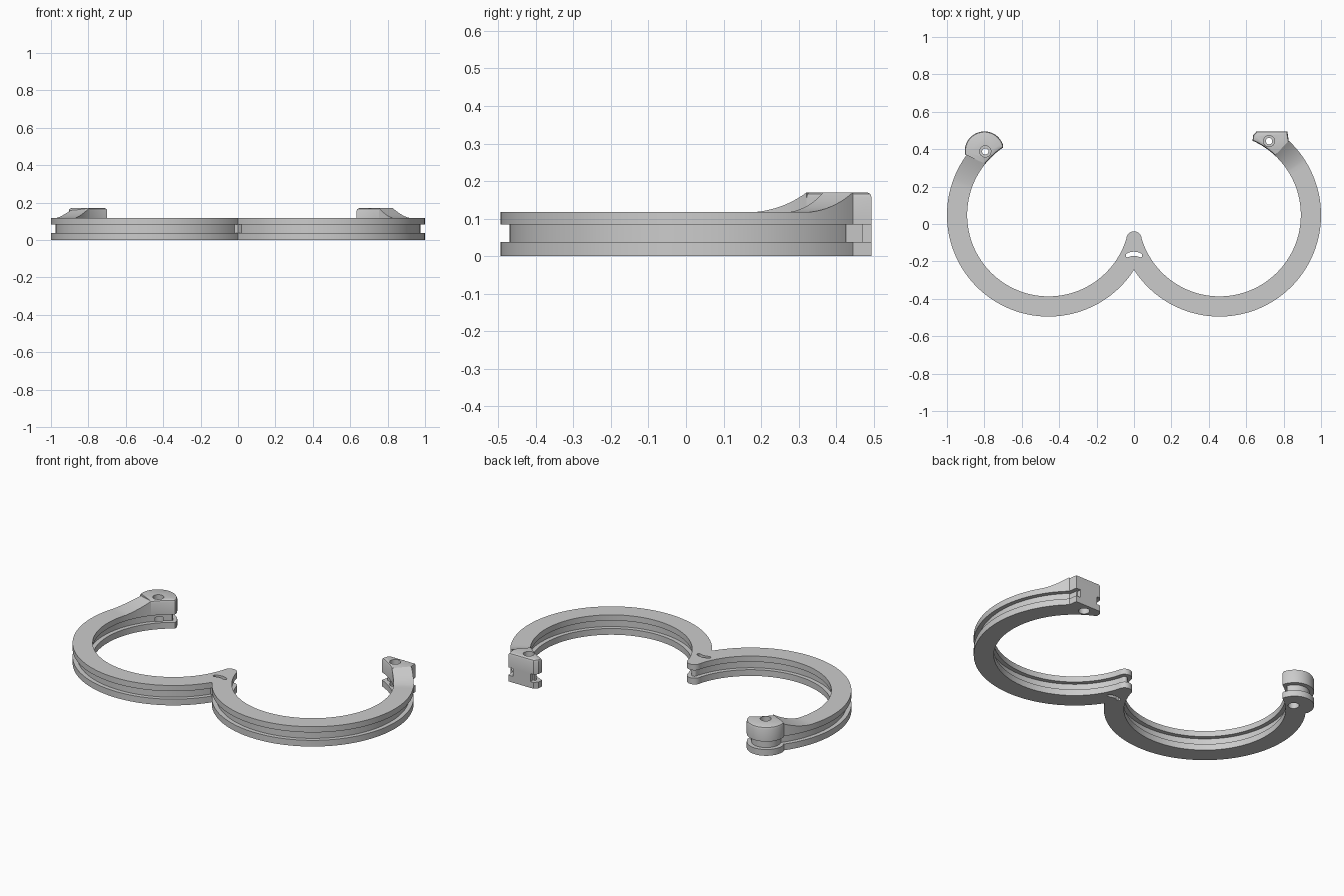
import bpy, bmesh
from math import sin, cos, radians
from mathutils import Vector

if "Cube" in bpy.data.objects:
    bpy.data.objects.remove(bpy.data.objects["Cube"])

CX, CY, RO, RI = 0.457, 0.048, 0.543, 0.435      # ring centre and radii
G, Z1, Z2, H, TOP = 0.025, 0.037, 0.084, 0.118, 0.17  # groove depth, levels


def arc(cx, cy, r, a0, a1, n):
    return [Vector((cx + r * cos(radians(a0 + (a1 - a0) * i / n)),
                    cy + r * sin(radians(a0 + (a1 - a0) * i / n)))) for i in range(n + 1)]


def loft(name, loops, closed=True):
    """Skin a list of equal-length closed loops and cap both ends."""
    bm = bmesh.new()
    rows = [[bm.verts.new(p) for p in loop] for loop in loops]
    n = len(rows[0])
    for a, b in zip(rows, rows[1:]):
        for i in range(n):
            j = (i + 1) % n
            bm.faces.new((a[i], a[j], b[j], b[i]))
    bm.faces.new(rows[0])
    bm.faces.new(rows[-1])
    bmesh.ops.recalc_face_normals(bm, faces=bm.faces)
    me = bpy.data.meshes.new(name)
    bm.to_mesh(me)
    bm.free()
    ob = bpy.data.objects.new(name, me)
    bpy.context.collection.objects.link(ob)
    return ob


def inset(pts, seams, d):
    """Offset a counter-clockwise outline inwards; seam edges stay in place."""
    n, out = len(pts), []
    for i, p in enumerate(pts):
        e1 = (p - pts[i - 1]).normalized()
        e2 = (pts[(i + 1) % n] - p).normalized()
        n1, n2 = Vector((-e1.y, e1.x)), Vector((-e2.y, e2.x))
        d1 = 0 if (i - 1) % n in seams else d
        d2 = 0 if i in seams else d
        det = n1.x * n2.y - n1.y * n2.x
        if abs(det) < 0.02:
            out.append(p + (n1 + n2).normalized() * (d1 + d2) / 2)
        else:
            out.append(p + Vector((d1 * n2.y - d2 * n1.y, d2 * n1.x - d1 * n2.x)) / det)
    return out


def grooved(name, pts, seams, top, rounded):
    levels = [(0, 0), (0, Z1), (G, Z1), (G, Z2), (0, Z2)]
    levels += [(0, top - .014), (.004, top - .004), (.013, top)] if rounded else [(0, top)]
    return loft(name, [[(p.x, p.y, z) for p in inset(pts, seams, d)] for d, z in levels])


def prism(name, pts, z0, z1):
    return loft(name, [[(p.x, p.y, z) for p in pts] for z in (z0, z1)])


def cut(ob, cutters):
    for c in cutters:
        c.hide_render = True
        m = ob.modifiers.new("cut", 'BOOLEAN')
        m.operation, m.solver, m.object = 'DIFFERENCE', 'EXACT', c
        bpy.context.view_layer.objects.active = ob
        bpy.ops.object.modifier_apply(modifier=m.name)
        bpy.data.objects.remove(c)


def screw_hole(ob, x, y):
    cut(ob, [prism("cutter", arc(x, y, r, 0, 348.75, 31), a, b)
             for r, a, b in ((.017, .03, .2), (.03, -.02, .06), (.03, .135, .22))])


# Grooved ring halves, each rising in a ramp at its open end
def ring(name, side, ramp0, ramp1):
    angles = [-147.8 + (ramp0 + 147.8) * i / 60 for i in range(61)]
    angles += [ramp0 + (ramp1 - ramp0) * i / 10 for i in range(1, 11)]
    loops = []
    for a in angles:
        t = max(0, (a - ramp0) / (ramp1 - ramp0))
        h = H + (TOP - H) * (0.3 * t + 0.7 * t * t)
        sec = [(RI, 0), (RO, 0), (RO, Z1), (RO - G, Z1), (RO - G, Z2), (RO, Z2),
               (RO, h), (RI, h), (RI, Z2), (RI + G, Z2), (RI + G, Z1), (RI, Z1)]
        ca, sa = cos(radians(a)), sin(radians(a))
        loops.append([(side * (CX + r * ca), CY + r * sa, z) for r, z in sec])
    return loft(name, loops)


parts = [ring("left_ring", -1, 19, 39), ring("right_ring", 1, 32, 47)]

# Middle tip where the rings meet, with an arched slot
side = arc(CX, CY, RI, 212.2, 197, 6)
pts = ([Vector((0, -.242))] + side + arc(0, -.08, .041, 15, 165, 14)
       + [Vector((-p.x, p.y)) for p in reversed(side)])
tip = grooved("middle_tip", pts, {0, len(pts) - 1}, H, False)
slot = arc(0, -.225, .077, 58, 122, 10) + arc(-.036, -.170, .008, 150, 270, 4) \
    + arc(0, -.225, .055, 115, 65, 6) + arc(.036, -.170, .008, 270, 390, 4)
cut(tip, [prism("cutter", slot, -.05, .25)])
parts.append(tip)

# Rounded left end block
boss = arc(-.80, .39, .105, 16, 190, 26)
seam = len(boss) - 1
boss += arc(-CX, CY, RI, 141, 124, 6)
left = grooved("left_end_block", boss, {seam}, TOP, True)
screw_hole(left, -.795, .388)
parts.append(left)

# Flat-backed right end block
block = arc(CX, CY, RI, 66, 47, 6)
seam = len(block) - 1
block += [Vector((CX + RO * cos(radians(47)), CY + RO * sin(radians(47)))),
          Vector((.82, .495)), Vector((.655, .495)), Vector((.637, .475))]
right = grooved("right_end_block", block, {seam}, TOP, True)
screw_hole(right, .722, .443)
parts.append(right)

# Wall closing the groove on the flat back
parts.append(prism("back_wall", [Vector(p) for p in
             ((.675, .465), (.79, .465), (.79, .495), (.675, .495))], Z1, Z2))

# Smooth curved walls, sharp edges kept
bpy.ops.object.select_all(action='DESELECT')
for ob in parts:
    ob.select_set(True)
bpy.context.view_layer.objects.active = parts[0]
bpy.ops.object.shade_smooth_by_angle(angle=radians(30))
